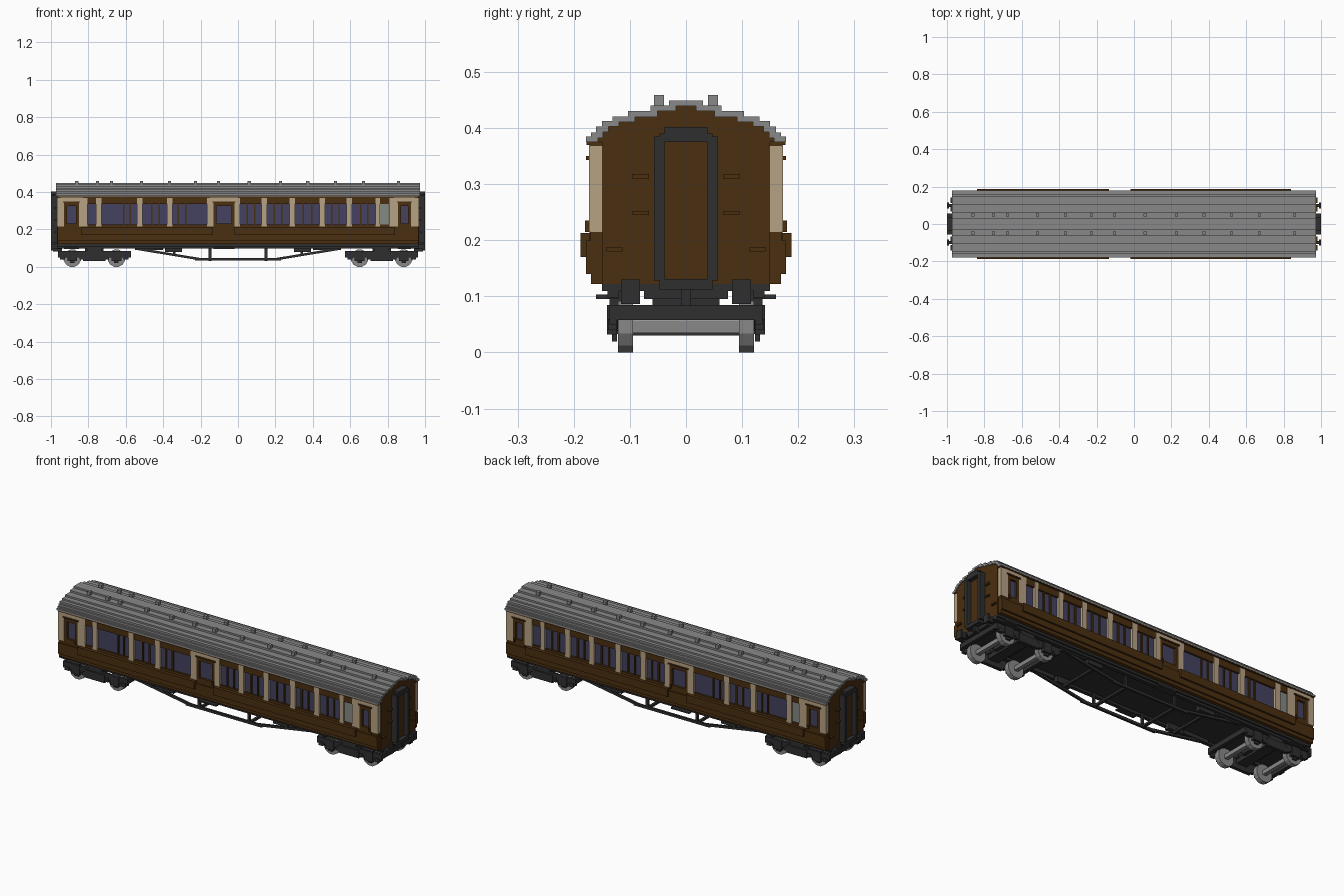
import bpy, bmesh, math
from mathutils import Matrix

cube = bpy.data.objects.get("Cube")
if cube:
    bpy.data.objects.remove(cube, do_unlink=True)


def material(name, r, g, b):
    m = bpy.data.materials.new(name)
    m.use_nodes = True
    m.diffuse_color = (r, g, b, 1)
    bsdf = m.node_tree.nodes["Principled BSDF"]
    bsdf.inputs["Base Color"].default_value = (r, g, b, 1)
    bsdf.inputs["Roughness"].default_value = 0.8
    return m


BROWN = material("brown", 0.068, 0.028, 0.005)
CREAM = material("cream", 0.47, 0.36, 0.23)
GREY = material("grey", 0.25, 0.25, 0.25)
DARK = material("dark_grey", 0.028, 0.028, 0.03)
GLASS = material("blue_glass", 0.058, 0.055, 0.115)
FROST = material("frosted_glass", 0.24, 0.25, 0.23)


def finish(name, bm, mat):
    bmesh.ops.recalc_face_normals(bm, faces=bm.faces[:])
    mesh = bpy.data.meshes.new(name)
    bm.to_mesh(mesh)
    bm.free()
    mesh.materials.append(mat)
    ob = bpy.data.objects.new(name, mesh)
    bpy.context.scene.collection.objects.link(ob)
    return ob


def add_box(bm, x0, x1, y0, y1, z0, z1):
    m = Matrix.Translation(((x0 + x1) / 2, (y0 + y1) / 2, (z0 + z1) / 2))
    m = m @ Matrix.Diagonal((abs(x1 - x0), abs(y1 - y0), abs(z1 - z0), 1))
    bmesh.ops.create_cube(bm, size=1, matrix=m)


def boxes(name, mat, items, mx=False, my=False):
    """Boxes as (x0, x1, y0, y1, z0, z1), optionally mirrored in x and y."""
    bm = bmesh.new()
    for x0, x1, y0, y1, z0, z1 in items:
        for sx in ((1, -1) if mx else (1,)):
            for sy in ((1, -1) if my else (1,)):
                add_box(bm, x0 * sx, x1 * sx, y0 * sy, y1 * sy, z0, z1)
    return finish(name, bm, mat)


def add_prism(bm, pts, a, b, axis):
    """Extrude a closed outline from a to b along x (outline y,z) or y (outline x,z)."""
    at = (lambda p, t: (t, p[0], p[1])) if axis == "x" else (lambda p, t: (p[0], t, p[1]))
    lo = [bm.verts.new(at(p, a)) for p in pts]
    hi = [bm.verts.new(at(p, b)) for p in pts]
    bm.faces.new(lo)
    bm.faces.new(hi)
    for i in range(len(pts)):
        j = (i + 1) % len(pts)
        bm.faces.new((lo[i], lo[j], hi[j], hi[i]))


def stepped(steps, base):
    """Stepped arch from (half width, top height) pairs, left to right."""
    right, z = [], base
    for w, top in steps:
        right += [(w, z), (w, top)]
        z = top
    return [(-y, z) for y, z in right] + right[::-1]


# Roof shell and solid body core share the stepped arch
STEPS = [(.178, .385), (.169, .392), (.16, .403), (.15, .413),
         (.131, .421), (.103, .43), (.063, .44), (.03, .449)]
INNER = [(w - .012, z - .01) for w, z in STEPS[1:]]
outer, inner = stepped(STEPS, .375), stepped(INNER, .375)
bm = bmesh.new()
add_prism(bm, outer + inner[::-1], -.973, .973, "x")
finish("roof", bm, GREY)
bm = bmesh.new()
add_prism(bm, inner + [(.15, .375), (.15, .122), (-.15, .122), (-.15, .375)], -.969, .969, "x")
finish("body_core", bm, BROWN)

# Roof ventilators in two rows
VENTS = [-.863, -.751, -.676, -.516, -.366, -.227, -.104, .061, .227, .372, .521, .671, .858]
boxes("roof_vents", GREY, [(x - .009, x + .009, .039, .057, .425, .459) for x in VENTS], my=True)

# Lower side panels with the thicker waist band broken at the doors
boxes("lower_panels", BROWN, [(-.965, .965, .145, .178, .14, .2),
                              (-.965, .965, .145, .169, .122, .14),
                              (-.965, .965, .145, .17, .2, .226)], my=True)
boxes("waist_bands", BROWN, [(-.84, -.133, .17, .188, .17, .213),
                             (-.02, .84, .17, .188, .17, .213)], my=True)
boxes("letterboard", BROWN, [(-.965, .965, .145, .17, .335, .376)], my=True)

# Glazing strip, with one frosted pane on each side at opposite ends
boxes("windows", GLASS, [(-.96, .96, .14, .16, .224, .336)], my=True)
boxes("frosted_windows", FROST, [(.755, .815, -.164, -.155, .226, .335),
                                 (-.815, -.755, .164, .155, .226, .335)])

# Cream pillars between the bays
PILLARS = [(-.967, -.93), (-.85, -.805), (-.76, -.73), (-.54, -.51), (-.38, -.35),
           (-.165, -.13), (-.02, .01), (.125, .155), (.275, .305), (.435, .465),
           (.58, .61), (.735, .758), (.81, .855), (.925, .967)]
boxes("pillars", CREAM, [(a, b, .145, .173, .215, .368) for a, b in PILLARS], my=True)

# Brown mullions inside the bays, plus slim window frames
MULLIONS = [-.61, -.575, -.46, -.42, -.32, -.28, .05, .09, .195, .235,
            .35, .395, .5, .54, .655, .695]
boxes("mullions", BROWN, [(x - .004, x + .004, .15, .167, .226, .336) for x in MULLIONS], my=True)

# Doors: framed window, recessed lower leaf, cream head panel and hood
DOORS = [(-.93, -.85), (-.13, -.02), (.855, .925)]
frames, heads, handles = [], [], []
for a, b in DOORS:
    frames += [(a, a + .016, .15, .172, .2, .345), (b - .016, b, .15, .172, .2, .345),
               (a, b, .15, .172, .325, .345), (a, b, .15, .172, .2, .232),
               (a - .006, b + .006, .15, .178, .343, .35)]
    heads.append((a - .02, b + .02, .15, .173, .35, .372))
    handles.append((b - .013, b - .005, .17, .18, .215, .235))
boxes("door_frames", BROWN, frames, my=True)
boxes("door_heads", CREAM, heads, my=True)
boxes("door_handles", BROWN, handles, my=True)
boxes("cantrail", BROWN, [(-.965, .965, .15, .177, .37, .377)], my=True)

# End steps
boxes("end_steps", BROWN, [(.965, .98, .066, .095, .309, .318),
                           (.965, .98, .066, .095, .245, .252),
                           (.965, .98, .113, .142, .18, .188)], mx=True, my=True)

# Gangway connections with an inset door
boxes("gangway_frames", DARK, [(.965, 1.0, .038, .057, .128, .385),
                               (.965, 1.0, 0, .047, .375, .39),
                               (.965, 1.0, 0, .038, .385, .402),
                               (.965, 1.0, 0, .047, .112, .131)], mx=True, my=True)
boxes("gangway_doors", BROWN, [(.965, .977, -.039, .039, .13, .377)], mx=True)

# Underframe, buffers, coupling and footboards
boxes("underframe", DARK, [(-.968, .968, -.15, .15, .11, .123),
                           (-.968, .968, .12, .14, .098, .112),
                           (-.968, .968, -.14, -.12, .098, .112)])
boxes("buffers", DARK, [(.96, .988, .09, .108, .095, .12),
                        (.988, 1.0, .082, .116, .086, .13)], mx=True, my=True)
boxes("couplings", DARK, [(.94, .99, -.008, .008, .083, .115),
                          (.94, .968, -.075, .075, .095, .115)], mx=True)
boxes("footboards", DARK, [(a, b, .12, .16, .095, .103) for a, b in DOORS], my=True)

# Truss rods with queen posts and cross bars
bm = bmesh.new()
for sy in (1, -1):
    y0, y1 = sy * .112, sy * .124
    add_prism(bm, [(-.23, .033), (.23, .033), (.23, .047), (-.23, .047)], y0, y1, "y")
    for sx in (1, -1):
        add_prism(bm, [(sx * .54, .09), (sx * .2, .034), (sx * .2, .047), (sx * .54, .103)], y0, y1, "y")
        add_box(bm, sx * .143, sx * .157, y0, y1, .04, .112)
        add_box(bm, sx * .3, sx * .39, sy * .1, sy * .128, .078, .112)
        add_box(bm, sx * .4, sx * .55, sy * .108, sy * .128, .09, .112)
for sx in (1, -1):
    add_box(bm, sx * .143, sx * .157, -.115, .115, .03, .042)
    add_box(bm, sx * .335, sx * .347, -.115, .115, .066, .078)
finish("truss_rods", bm, DARK)

# Bogies
frame, wheels = bmesh.new(), bmesh.new()
for c in (-.768, .768):
    for x0, x1 in ((-.195, -.175), (-.03, .03), (.175, .195)):
        add_box(frame, c + x0, c + x1, -.132, .132, .058, .085)
    add_box(frame, c - .05, c + .05, -.06, .06, .07, .112)
    for sy in (1, -1):
        add_box(frame, c - .195, c + .195, sy * .123, sy * .136, .05, .085)
        add_box(frame, c - .06, c + .06, sy * .123, sy * .141, .032, .075)
        add_box(frame, c - .04, c + .04, sy * .1, sy * .136, .08, .112)
    for x in (c - .118, c + .118):
        add_box(wheels, x - .011, x + .011, -.12, .12, .035, .057)
        for sy in (1, -1):
            add_box(frame, x - .026, x + .026, sy * .123, sy * .141, .032, .085)
            add_box(frame, x - .012, x + .012, sy * .123, sy * .132, .02, .04)
            for d in (-.052, .052):
                add_box(frame, x + d - .013, x + d + .013, sy * .123, sy * .139, .04, .06)
            m = Matrix.Translation((x, sy * .108, .046)) @ Matrix.Rotation(math.pi / 2, 4, "X") \
                @ Matrix.Rotation(math.pi / 12, 4, "Z")
            bmesh.ops.create_cone(wheels, cap_ends=True, segments=12, radius1=.0476,
                                  radius2=.0476, depth=.027, matrix=m)
finish("bogie_frames", frame, DARK)
finish("wheelsets", wheels, GREY)
